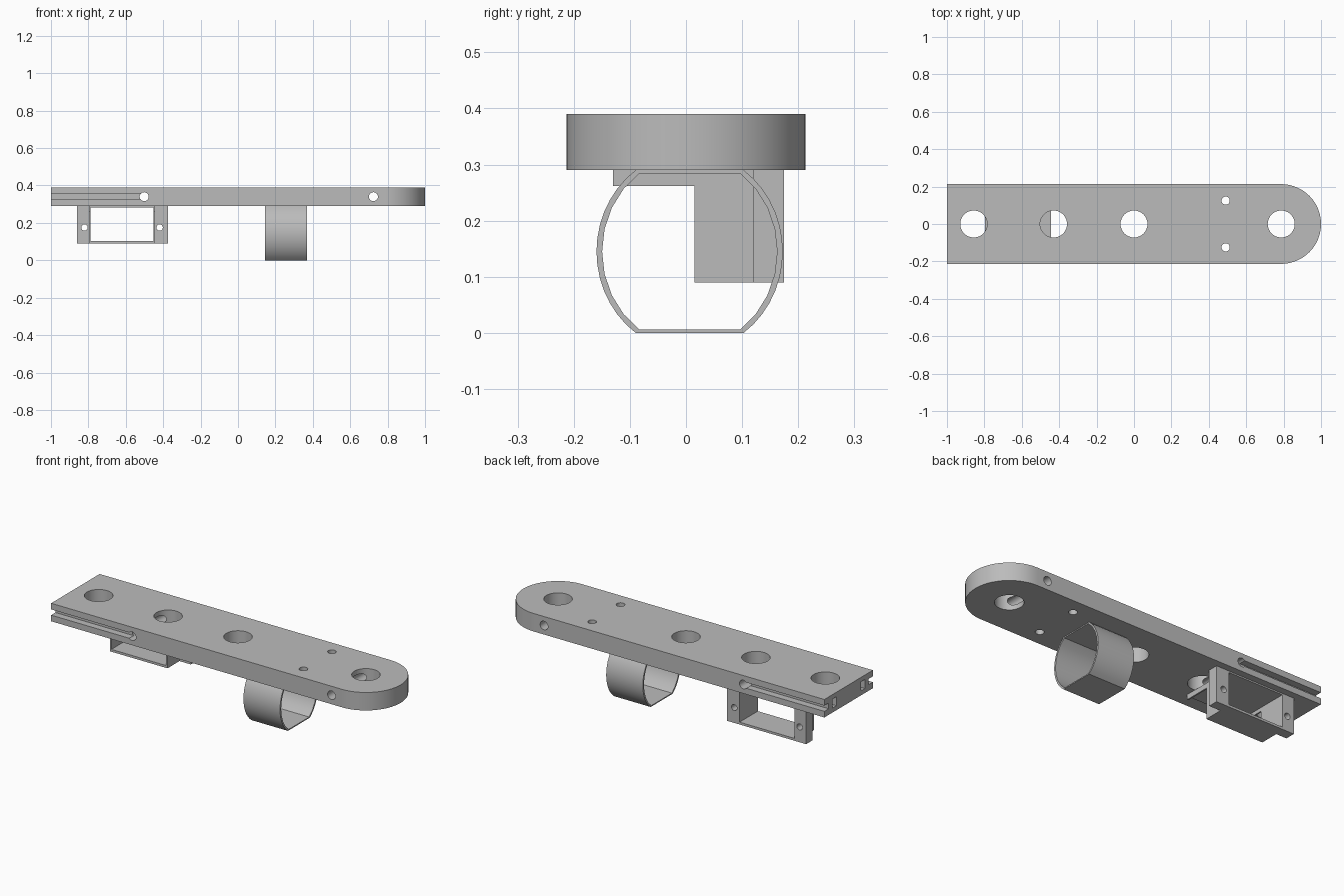
import bpy, bmesh, math
from mathutils import Matrix

old = bpy.data.objects.get("Cube")
if old:
    bpy.data.objects.remove(old, do_unlink=True)

grey = bpy.data.materials.new("plain grey")
grey.use_nodes = True
COLOR = (0.5, 0.5, 0.5, 1)
grey.diffuse_color = COLOR
grey.node_tree.nodes["Principled BSDF"].inputs["Base Color"].default_value = COLOR


def finish(bm, name):
    bmesh.ops.recalc_face_normals(bm, faces=bm.faces)
    mesh = bpy.data.meshes.new(name)
    bm.to_mesh(mesh)
    bm.free()
    mesh.materials.append(grey)
    ob = bpy.data.objects.new(name, mesh)
    bpy.context.collection.objects.link(ob)
    return ob


def box(name, x0, x1, y0, y1, z0, z1):
    bm = bmesh.new()
    m = Matrix.Translation(((x0 + x1) / 2, (y0 + y1) / 2, (z0 + z1) / 2))
    m = m @ Matrix.Diagonal((x1 - x0, y1 - y0, z1 - z0, 1))
    bmesh.ops.create_cube(bm, size=1, matrix=m)
    return finish(bm, name)


def rod(name, center, radius, length, axis, segments=40):
    bm = bmesh.new()
    m = Matrix.Translation(center)
    if axis == "Y":
        m = m @ Matrix.Rotation(math.pi / 2, 4, "X")
    bmesh.ops.create_cone(bm, cap_ends=True, segments=segments, radius1=radius,
                          radius2=radius, depth=length, matrix=m)
    return finish(bm, name)


def prism(name, points, offset):
    """Extrude a closed outline of 3D points along a vector."""
    bm = bmesh.new()
    face = bm.faces.new([bm.verts.new(p) for p in points])
    ext = bmesh.ops.extrude_face_region(bm, geom=[face])
    bmesh.ops.translate(bm, vec=offset,
                        verts=[v for v in ext["geom"] if isinstance(v, bmesh.types.BMVert)])
    return finish(bm, name)


def activate(ob):
    bpy.ops.object.select_all(action="DESELECT")
    ob.select_set(True)
    bpy.context.view_layer.objects.active = ob


def cut(ob, cutters):
    activate(ob)
    for c in cutters:
        mod = ob.modifiers.new("cut", "BOOLEAN")
        mod.operation = "DIFFERENCE"
        mod.solver = "EXACT"
        mod.object = c
        bpy.ops.object.modifier_apply(modifier=mod.name)
        bpy.data.objects.remove(c, do_unlink=True)


def smooth(ob):
    activate(ob)
    bpy.ops.object.shade_smooth_by_angle(angle=math.radians(30))


# Main plate: square at one end, round at the other
HALF, Z0, Z1 = 0.213, 0.29, 0.39
ZM = (Z0 + Z1) / 2
outline = [(-1, HALF, Z0), (-1, -HALF, Z0)]
for i in range(41):
    a = -math.pi / 2 + math.pi * i / 40
    outline.append((1 - HALF + HALF * math.cos(a), HALF * math.sin(a), Z0))
plate = prism("main_plate", outline, (0, 0, Z1 - Z0))

# Large and small vertical holes, cross holes
cutters = [rod("cutter", (x, 0, ZM), 0.072, 0.3, "Z", 48) for x in (-0.857, -0.43, 0, 0.787)]
cutters += [rod("cutter", (x, 0, ZM), 0.024, 1, "Y", 24) for x in (-0.502, 0.724)]
for s in (-1, 1):
    cutters.append(rod("cutter", (0.49, s * 0.125, ZM), 0.022, 0.3, "Z", 24))
    # Edge groove and inner wire channel
    y0, y1 = sorted((s * 0.175, s * 0.3))
    cutters.append(box("cutter", -1.1, -0.5, y0, y1, ZM - 0.016, ZM + 0.016))
    cutters.append(box("cutter", -1.1, 0.49, s * 0.125 - 0.018, s * 0.125 + 0.018,
                       ZM - 0.025, ZM + 0.025))
cut(plate, cutters)
smooth(plate)

# Thin bracket housing: deep at the back, a shallow lip at the front
housing = box("bracket_housing", -0.797, -0.444, -0.13, 0.12, 0.09, Z0)
cut(housing, [box("cutter", -0.789, -0.452, -0.3, 0.3, 0.103, 0.282),
              box("cutter", -0.9, -0.3, -0.3, 0.015, 0, 0.262)])

# Mounting flange with screw holes
flange = box("bracket_flange", -0.861, -0.374, 0.12, 0.175, 0.09, Z0)
cut(flange, [box("cutter", -0.789, -0.452, 0, 0.3, 0.103, 0.282)]
    + [rod("cutter", (x, 0.15, 0.175), 0.017, 0.3, "Y", 24) for x in (-0.821, -0.419)])
smooth(flange)


# Hanging ring: rounded sides, flat top and bottom
def ring_outline(x, a, b, h, steps):
    t = math.asin(h / b)
    pts = []
    for start in (-t, math.pi - t):
        for i in range(steps + 1):
            ang = start + 2 * t * i / steps
            pts.append((x, 0.0065 + a * math.cos(ang), 0.145 + b * math.sin(ang)))
    return pts


ring = prism("hanging_ring", ring_outline(0.145, 0.166, 0.178, 0.145, 14), (0.225, 0, 0))
cut(ring, [prism("cutter", ring_outline(0.0, 0.156, 0.17, 0.139, 8), (0.5, 0, 0))])
smooth(ring)
